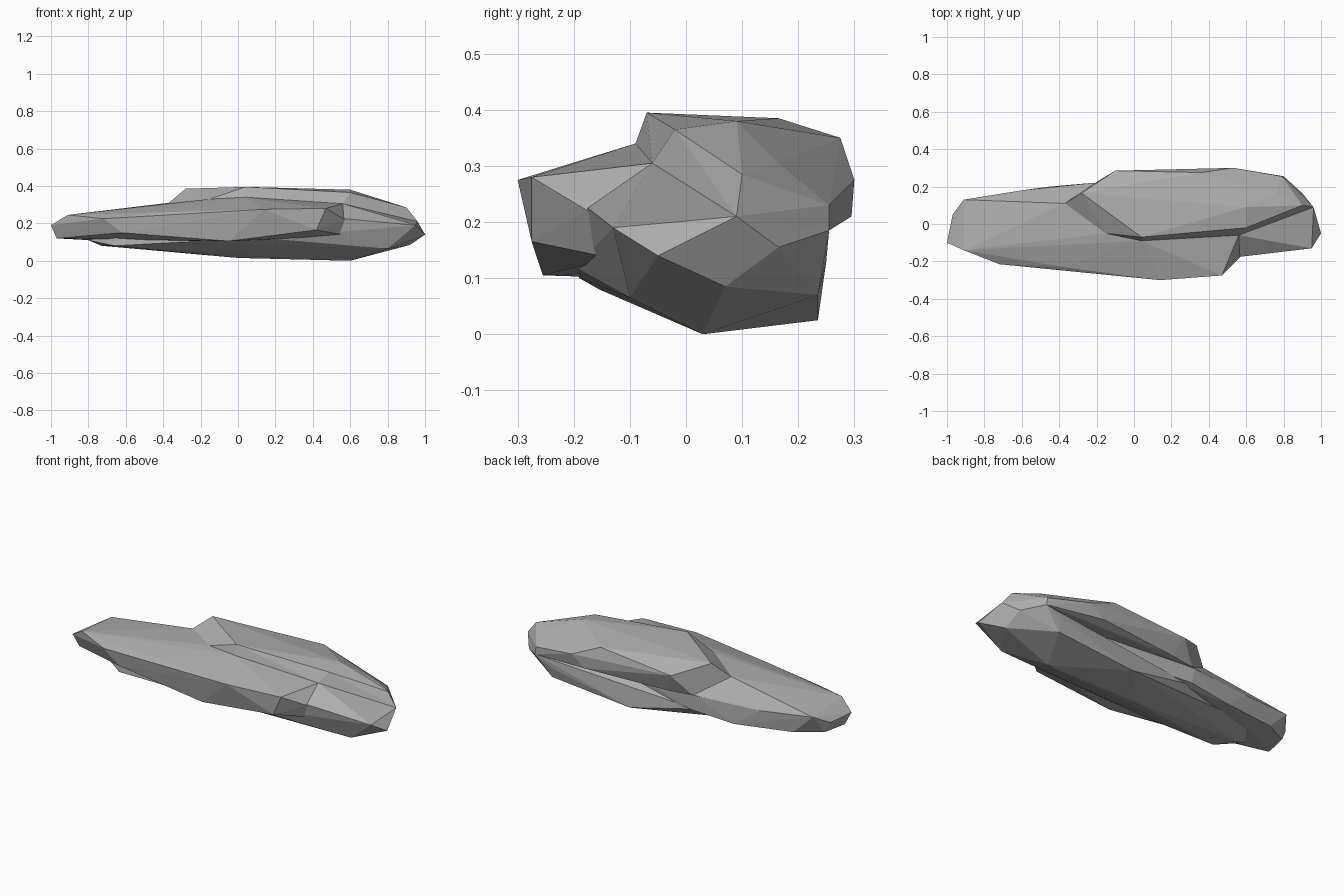
import bpy
import bmesh

# Start without the default cube
default_cube = bpy.data.objects.get("Cube")
if default_cube:
    bpy.data.objects.remove(default_cube, do_unlink=True)


def make_material(name, color):
    material = bpy.data.materials.new(name)
    material.use_nodes = True
    material.diffuse_color = color
    shader = next(n for n in material.node_tree.nodes if n.type == "BSDF_PRINCIPLED")
    shader.inputs["Base Color"].default_value = color
    shader.inputs["Roughness"].default_value = 0.9
    return material


stone = make_material("grey stone", (0.42, 0.42, 0.42, 1))


def rock_slab(name, top, rim, underside):
    """Wrap the crown, edge and underside corners in a faceted stone shell."""
    shell = bmesh.new()
    for corner in top + rim + underside:
        shell.verts.new(corner)
    wrapped = bmesh.ops.convex_hull(shell, input=shell.verts)
    leftovers = set(wrapped["geom_interior"]) | set(wrapped["geom_unused"])
    loose = [v for v in leftovers if isinstance(v, bmesh.types.BMVert) and v.is_valid]
    bmesh.ops.delete(shell, geom=loose, context="VERTS")
    bmesh.ops.recalc_face_normals(shell, faces=shell.faces)
    mesh = bpy.data.meshes.new(name)
    shell.to_mesh(mesh)
    shell.free()
    mesh.materials.append(stone)
    slab = bpy.data.objects.new(name, mesh)
    bpy.context.collection.objects.link(slab)
    return slab


# Long middle slab, reaching the thin left-hand end
rock_slab(
    "middle_slab",
    top=[(-.6, .085, .275), (-.37, .11, .31), (-.15, -.05, .33),
         (.04, -.09, .34), (.56, -.06, .305)],
    rim=[(-1, -.1, .19), (-.97, .05, .18), (-.91, .13, .225), (-.6, .18, .2),
         (-.22, .22, .2), (-.91, -.14, .245), (-.72, -.215, .225),
         (-.38, -.23, .26), (.14, -.3, .275), (.47, -.275, .28), (.5, .15, .25)],
    underside=[(-.97, -.08, .12), (-.94, .06, .12), (-.79, .14, .11),
               (-.62, -.215, .15), (-.05, -.255, .105), (.42, -.275, .165),
               (-.45, .2, .09), (-.2, .22, .11), (.4, .15, .12),
               (.57, -.175, .22), (.58, -.13, .135)])

# Crown slab lying on top, towards the back right
rock_slab(
    "upper_slab",
    top=[(-.28, .165, .385), (.04, -.07, .395), (.6, -.02, .365),
         (.6, .09, .38), (.36, .275, .35)],
    rim=[(-.37, .11, .31), (-.1, .285, .31), (.53, .3, .275), (.79, .255, .23),
         (.76, .165, .305), (.9, .1, .285), (.96, .09, .21), (-.15, -.05, .33)],
    underside=[(.04, -.09, .34), (.56, -.06, .305), (.8, .255, .185),
               (.45, .295, .21), (-.2, .225, .2), (-.05, .25, .2)])

# Base slab, carrying the right-hand end
rock_slab(
    "lower_slab",
    top=[(.56, -.06, .305), (.57, -.175, .225), (.95, -.13, .19),
         (.96, .09, .21), (.8, .255, .185)],
    rim=[(1, -.05, .14), (.92, .07, .085), (.9, .165, .155),
         (.6, -.13, .135), (.15, -.2, .12), (-.8, -.08, .11),
         (-.66, -.15, .14), (-.72, .08, .12), (-.2, .2, .11), (.7, .25, .13)],
    underside=[(-.66, -.155, .08), (-.73, -.05, .08), (-.3, -.19, .1),
               (0, .01, .015), (.36, -.02, .03), (.8, -.1, .065),
               (.6, .03, 0), (.2, .235, .025), (.7, .235, .07), (.6, .17, .045)])
